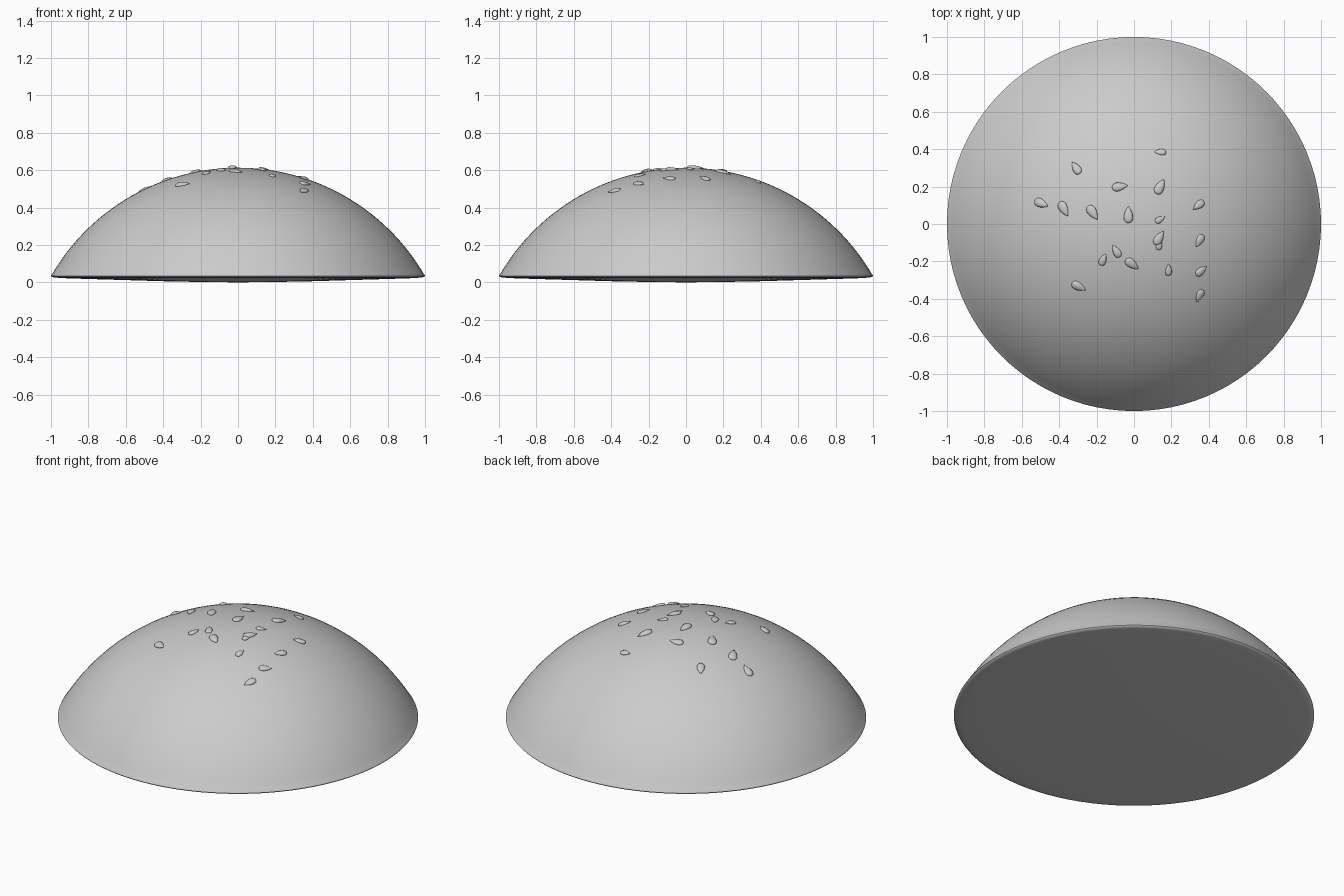
import bpy, bmesh, math
from mathutils import Vector, Matrix

if "Cube" in bpy.data.objects:
    bpy.data.objects.remove(bpy.data.objects["Cube"])

TOP, R = 0.613, 1.153      # dome apex height and sphere radius
CZ = TOP - R


def finish(name, bm, angle):
    bmesh.ops.recalc_face_normals(bm, faces=bm.faces)
    me = bpy.data.meshes.new(name)
    bm.to_mesh(me)
    bm.free()
    ob = bpy.data.objects.new(name, me)
    bpy.context.collection.objects.link(ob)
    bpy.ops.object.select_all(action='DESELECT')
    ob.select_set(True)
    bpy.context.view_layer.objects.active = ob
    bpy.ops.object.shade_smooth_by_angle(angle=math.radians(angle))
    return ob


def lathe(bm, profile, steps):
    verts = [bm.verts.new((r, 0, z)) for r, z in profile]
    edges = [bm.edges.new(p) for p in zip(verts, verts[1:])]
    bmesh.ops.spin(bm, geom=verts + edges, cent=(0, 0, 0), axis=(0, 0, 1),
                   angle=2 * math.pi, steps=steps)
    bmesh.ops.remove_doubles(bm, verts=bm.verts, dist=1e-5)


# Bun: spherical dome, tight rounded rim, slightly bulging underside
rim = math.asin(0.993 / R)
profile = [(R * math.sin(rim * i / 28), CZ + R * math.cos(rim * i / 28))
           for i in range(29)]
profile += [(0.998, 0.040), (1.0, 0.035), (0.996, 0.030), (0.98, 0.026),
            (0.95, 0.023), (0.8, 0.018), (0.6, 0.012), (0.4, 0.006),
            (0.2, 0.002), (0, 0)]
bm = bmesh.new()
lathe(bm, profile, 96)
finish("bun_top", bm, 60)

# Seeds: x, y, heading of the pointed tip in degrees, length
seeds = [(-.31, .30, 125, .08), (.14, .385, 180, .065), (-.075, .20, 8, .085),
         (.14, .20, 62, .09), (-.495, .11, -22, .085), (-.375, .08, -58, .09),
         (-.22, .06, -55, .09), (-.03, .05, 90, .09), (.14, .025, 30, .06),
         (.345, .10, 215, .075), (.135, -.075, 60, .085), (.135, -.11, 80, .06),
         (-.095, -.145, 120, .075), (-.165, -.19, 65, .07),
         (-.01, -.215, -38, .085), (.185, -.245, 90, .065),
         (.35, -.09, 240, .075), (.36, -.25, 40, .075),
         (.35, -.385, 250, .075), (-.295, -.335, -25, .085)]

# Teardrop outline: position along the seed, half width
tear = [(-.5, 0), (-.47, .13), (-.38, .23), (-.22, .28), (0, .26),
        (.2, .19), (.38, .09), (.5, 0)]

for i, (x, y, heading, length) in enumerate(seeds):
    n = Vector((x, y, math.sqrt(R * R - x * x - y * y))) / R
    a = math.radians(heading)
    u = Vector((math.cos(a), math.sin(a), 0))
    u = (u - n * u.dot(n)).normalized()
    v = n.cross(u)
    spot = Vector((0, 0, CZ)) + n * (R + 0.001)
    # local z runs along the seed, local x across it, local y out of the bun
    m = Matrix((v, n, u)).transposed().to_4x4()
    m = Matrix.Translation(spot) @ m @ Matrix.Diagonal((1, 0.5, 1, 1))
    bm = bmesh.new()
    lathe(bm, [(w * length, t * length) for t, w in tear], 12)
    bmesh.ops.transform(bm, matrix=m, verts=bm.verts)
    finish(f"seed_{i + 1:02d}", bm, 60)
